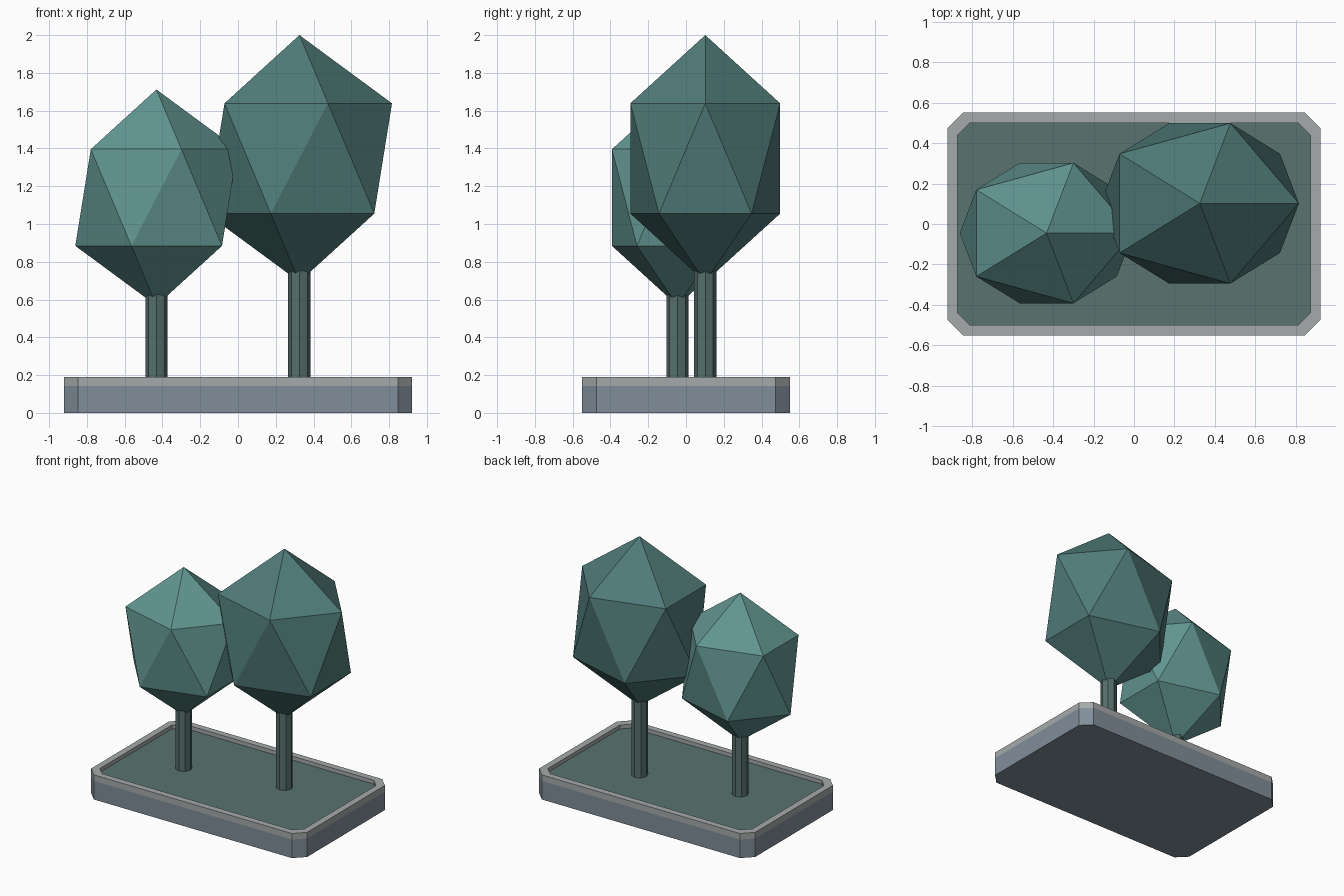
import bpy, bmesh
from mathutils import Matrix

if "Cube" in bpy.data.objects:
    bpy.data.objects.remove(bpy.data.objects["Cube"])


def material(name, rgb):
    m = bpy.data.materials.new(name)
    m.diffuse_color = (*rgb, 1)
    m.use_nodes = True
    m.node_tree.nodes["Principled BSDF"].inputs["Base Color"].default_value = m.diffuse_color
    return m


def add_object(name, bm, mat):
    bmesh.ops.recalc_face_normals(bm, faces=bm.faces)
    me = bpy.data.meshes.new(name)
    bm.to_mesh(me)
    bm.free()
    me.materials.append(mat)
    ob = bpy.data.objects.new(name, me)
    bpy.context.collection.objects.link(ob)
    return ob


def outline(hx, hy, c):
    """Rectangle with cut corners, counter-clockwise."""
    return [(hx, -hy + c), (hx, hy - c), (hx - c, hy), (-hx + c, hy),
            (-hx, hy - c), (-hx, -hy + c), (-hx + c, -hy), (hx - c, -hy)]


def loft(name, rings, mat, closed=False):
    """Join a stack of (outline, z) rings; cap the ends or close into a frame."""
    bm = bmesh.new()
    loops = [[bm.verts.new((x, y, z)) for x, y in pts] for pts, z in rings]
    pairs = list(zip(loops, loops[1:]))
    if closed:
        pairs.append((loops[-1], loops[0]))
    else:
        bm.faces.new(loops[0])
        bm.faces.new(loops[-1])
    for a, b in pairs:
        for i in range(len(a)):
            j = (i + 1) % len(a)
            bm.faces.new((a[i], a[j], b[j], b[i]))
    return add_object(name, bm, mat)


stone = material("stone", (0.22, 0.27, 0.32))
edge = material("edge", (0.38, 0.40, 0.40))
ground = material("soil", (0.10, 0.17, 0.16))
bark = material("bark", (0.09, 0.16, 0.15))
leaf_light = material("leaf_light", (0.12, 0.30, 0.28))
leaf_dark = material("leaf_dark", (0.08, 0.20, 0.19))

# Planter: base slab, raised rim frame, sunken soil
outer = outline(0.922, 0.55, 0.076)
inner = outline(0.872, 0.50, 0.062)
loft("planter_base", [(outer, 0), (outer, 0.143)], stone)
loft("planter_rim", [(outer, 0.143), (outer, 0.19), (inner, 0.19), (inner, 0.143)], edge, closed=True)
loft("soil", [(inner, 0.143), (inner, 0.16)], ground)


# Trees: octagonal trunk under a stretched icosahedron crown
def tree(name, x, y, z, radii, trunk_top, mat):
    bm = bmesh.new()
    bmesh.ops.create_cone(bm, cap_ends=True, segments=8, radius1=0.059, radius2=0.059,
                          depth=trunk_top - 0.15,
                          matrix=Matrix.Translation((x, y, (trunk_top + 0.15) / 2)))
    add_object(name + "_trunk", bm, bark)
    bm = bmesh.new()
    bmesh.ops.create_icosphere(bm, subdivisions=1, radius=1,
                               matrix=Matrix.Translation((x, y, z)) @ Matrix.Diagonal((*radii, 1)))
    add_object(name + "_crown", bm, mat)


tree("small_tree", -0.432, -0.045, 1.14, (0.48, 0.408, 0.572), 0.70, leaf_light)
tree("large_tree", 0.325, 0.102, 1.347, (0.548, 0.466, 0.653), 0.82, leaf_dark)
